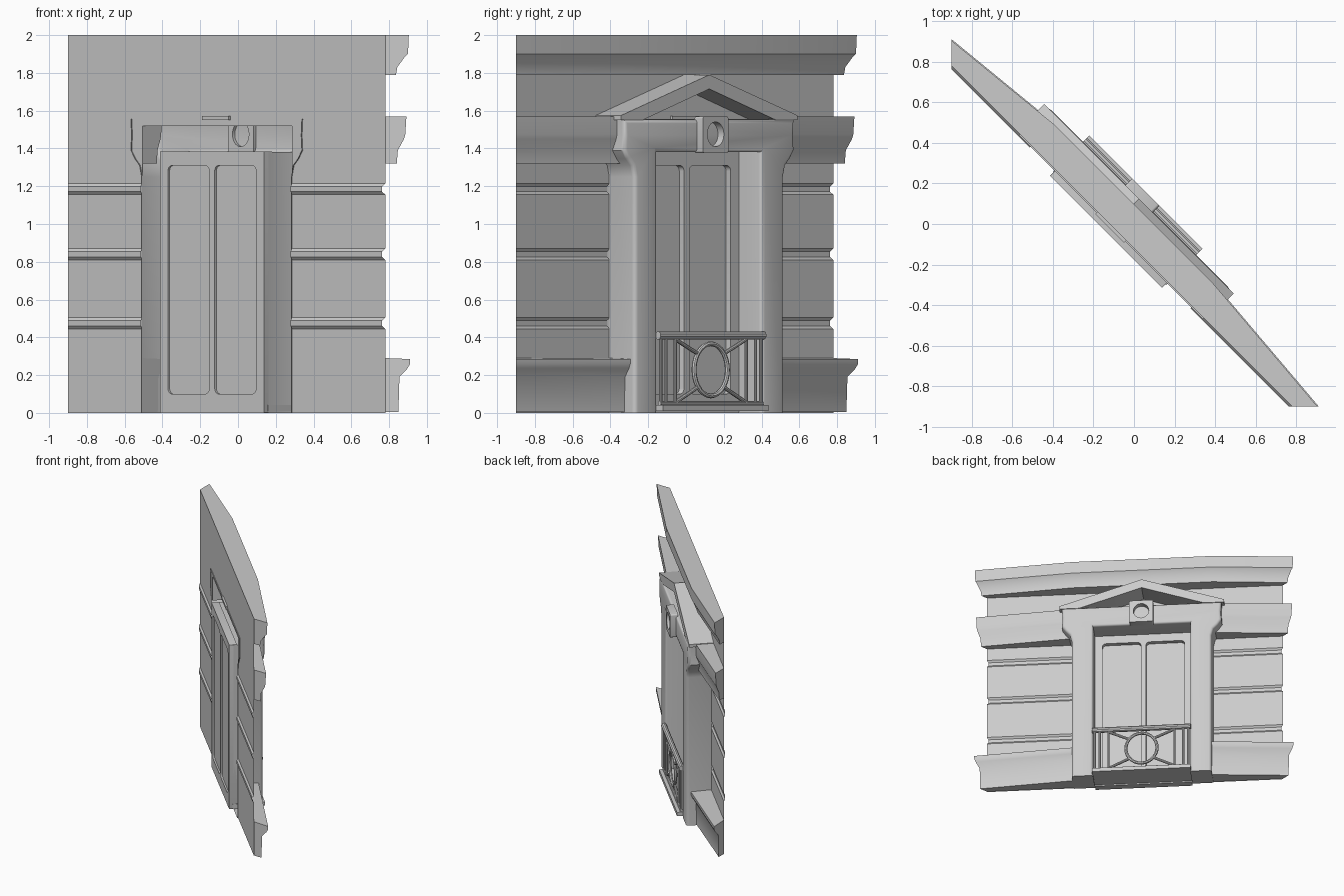
import bpy, bmesh, math
from mathutils import Matrix, Vector

if "Cube" in bpy.data.objects:
    bpy.data.objects.remove(bpy.data.objects["Cube"])

R = math.sqrt(0.5)
T, N, Z = Vector((R, -R, 0)), Vector((R, R, 0)), Vector((0, 0, 1))  # along wall, outward, up
T0 = -0.07       # window centre along the wall
WALL = -0.085    # wall plane distance
END = 0.9 / R    # mitre ends lie on x = -0.9 and y = -0.9


def P(t, n, z):
    return T * t + N * n + Z * z


def W(u, n, z):
    return P(u + T0, n, z)


def finish(name, bm, normals=True):
    if normals:
        bmesh.ops.recalc_face_normals(bm, faces=bm.faces)
    me = bpy.data.meshes.new(name)
    bm.to_mesh(me)
    bm.free()
    ob = bpy.data.objects.new(name, me)
    bpy.context.collection.objects.link(ob)
    smooth(ob)
    return ob


def smooth(ob):
    bpy.ops.object.select_all(action='DESELECT')
    ob.select_set(True)
    bpy.context.view_layer.objects.active = ob
    bpy.ops.object.shade_smooth_by_angle(angle=math.radians(35))


def loft(name, rows, caps=False):
    """Sheet through matching rows of points, facing outward."""
    bm = bmesh.new()
    vs = [[bm.verts.new(p) for p in r] for r in rows]
    for a, b in zip(vs, vs[1:]):
        for i in range(len(a) - 1):
            bm.faces.new((a[i], b[i], b[i + 1], a[i + 1]))
    if caps:
        bm.faces.new(vs[0])
        bm.faces.new(vs[-1][::-1])
    return finish(name, bm, False)


def row_end(prof, s):
    return [P(s * (END + n), n, z) for n, z in prof]


def row_mid(prof, u):
    # mouldings bulge outward towards the middle of the wall
    return [W(u, n + (0.065 if n > WALL + 0.001 else 0), z) for n, z in prof]


def box(name, u0, u1, n0, n1, z0, z1):
    bm = bmesh.new()
    bmesh.ops.create_cube(bm, size=1)
    for v in bm.verts:
        c = v.co
        v.co = W((u0 + u1) / 2 + c.x * (u1 - u0), (n0 + n1) / 2 + c.y * (n1 - n0),
                 (z0 + z1) / 2 + c.z * (z1 - z0))
    return finish(name, bm)


def plate(name, loops, n0, n1):
    """Outlines (first is outer, others are holes) in u,z extruded in depth."""
    cu = bpy.data.curves.new(name, 'CURVE')
    cu.dimensions, cu.fill_mode = '2D', 'BOTH'
    cu.extrude = (n1 - n0) / 2
    for pts in loops:
        sp = cu.splines.new('POLY')
        sp.points.add(len(pts) - 1)
        for q, (u, z) in zip(sp.points, pts):
            q.co = (u, z, 0, 1)
        sp.use_cyclic_u = True
    ob = bpy.data.objects.new(name, cu)
    bpy.context.collection.objects.link(ob)
    m = Matrix((T, Z, -N)).transposed().to_4x4()
    m.translation = W(0, (n0 + n1) / 2, 0)
    ob.matrix_world = m
    bpy.ops.object.select_all(action='DESELECT')
    ob.select_set(True)
    bpy.context.view_layer.objects.active = ob
    bpy.ops.object.convert(target='MESH')
    smooth(bpy.context.view_layer.objects.active)


def round_rect(u0, u1, z0, z1, r):
    pts = []
    for k, (cu, cz) in enumerate([(u1 - r, z1 - r), (u0 + r, z1 - r), (u0 + r, z0 + r), (u1 - r, z0 + r)]):
        for i in range(5):
            a = math.pi / 2 * (k + i / 4)
            pts.append((cu + r * math.cos(a), cz + r * math.sin(a)))
    return pts


def bar(name, a, b, r):
    (u0, z0), (u1, z1), n = a, b, 0.115
    p, q = W(u0, n, z0), W(u1, n, z1)
    bm = bmesh.new()
    m = Matrix.Translation((p + q) / 2) @ (q - p).to_track_quat('Z', 'Y').to_matrix().to_4x4()
    bmesh.ops.create_cone(bm, cap_ends=True, segments=10, radius1=r, radius2=r,
                          depth=(q - p).length, matrix=m)
    return finish(name, bm)


# Wall sheet with three shallow horizontal grooves, open behind the window
wall = [(WALL, 0)]
for z in (0.475, 0.84, 1.185):
    wall += [(WALL, z - 0.03), (WALL - 0.012, z - 0.014), (WALL - 0.012, z + 0.014), (WALL, z + 0.03)]
wall += [(WALL, 2)]
loft("wall_left", [row_end(wall, -1), row_mid(wall, -0.56)])
loft("wall_right", [row_mid(wall, 0.56), row_end(wall, 1)])
over = [(WALL, 1.52), (WALL, 2)]
loft("wall_over_window", [row_mid(over, -0.56), row_mid(over, 0.56)])

# Mouldings: top cornice runs through, the others stop at the window frame
cornice = [(WALL, 1.79), (-0.045, 1.79), (-0.04, 1.83), (-0.012, 1.885), (0, 1.9), (0.003, 2), (WALL, 2)]
loft("top_cornice", [row_end(cornice, -1), row_mid(cornice, -0.56),
                     row_mid(cornice, 0.56), row_end(cornice, 1)], True)
band = [(WALL, 1.32), (-0.042, 1.32), (-0.038, 1.39), (-0.015, 1.45), (-0.01, 1.475), (-0.006, 1.57), (WALL, 1.57)]
base = [(WALL, 0.005), (-0.036, 0.005), (-0.032, 0.19), (-0.002, 0.235), (0.008, 0.26), (0.008, 0.285), (WALL, 0.29)]
for nm, prof in (("middle_band", band), ("base_plinth", base)):
    loft(nm + "_left", [row_end(prof, -1), row_mid(prof, -0.56)], True)
    loft(nm + "_right", [row_mid(prof, 0.56), row_end(prof, 1)], True)

# Window surround: hollow shell of two pilasters with flared heads and a lintel
half = [(0.39, 1.38), (0.39, 0), (0.56, 0), (0.56, 1.25), (0.575, 1.31), (0.61, 1.345),
        (0.64, 1.39), (0.635, 1.47), (0.64, 1.555)]
outline = half + [(-u, z) for u, z in reversed(half)]
bm = bmesh.new()
f = bm.faces.new([bm.verts.new(W(u, 0.108, z)) for u, z in outline])
rim = [e for e in f.edges if max(v.co.z for v in e.verts) > 0.01]
ext = bmesh.ops.extrude_edge_only(bm, edges=list(f.edges))
for v in [g for g in ext['geom'] if isinstance(g, bmesh.types.BMVert)]:
    v.co -= N * 0.2
bmesh.ops.bevel(bm, geom=rim, offset=0.022, segments=3, profile=0.5, affect='EDGES')
finish("window_surround", bm)

# Pediment gable, its small rear block and the keystone
plate("pediment", [[(-0.66, 1.55), (-0.66, 1.575), (0, 1.79), (0.66, 1.575), (0.66, 1.55),
                    (0.5, 1.55), (0, 1.715), (-0.5, 1.55)]], WALL, 0.105)
box("rear_block", -0.1, 0.1, -0.1, -0.07, 1.55, 1.572)
ring = [(0.062 * math.cos(a), 1.475 + 0.066 * math.sin(a)) for a in
        [i * math.tau / 20 for i in range(20)]]
plate("keystone", [round_rect(-0.095, 0.095, 1.375, 1.57, 0.012), ring], 0.09, 0.152)

# Double door with rounded panes, and its sill
plate("door_frame", [round_rect(-0.39, 0.39, 0.0, 1.385, 0.004),
                     round_rect(-0.33, -0.02, 0.1, 1.31, 0.03),
                     round_rect(0.02, 0.33, 0.1, 1.31, 0.03)], -0.125, -0.065)
box("door_panes", -0.36, 0.36, -0.112, -0.1, 0.06, 1.34)

# Balcony floor and railing
box("balcony_floor", -0.395, 0.395, -0.1, 0.152, 0.01, 0.042)
bar("top_rail", (-0.395, 0.41), (0.395, 0.41), 0.022)
bar("bottom_rail", (-0.385, 0.05), (0.385, 0.05), 0.012)
for s, side in ((-1, "left"), (1, "right")):
    for u in (0.265, 0.335, 0.375):
        bar("baluster_" + side, (s * u, 0.04), (s * u, 0.4), 0.009)
    bar("upper_brace_" + side, (s * 0.265, 0.39), (s * 0.09, 0.31), 0.011)
    bar("lower_brace_" + side, (s * 0.265, 0.055), (s * 0.09, 0.14), 0.011)
bm = bmesh.new()
K, S = 28, 8
vs = []
for i in range(K):
    a = i * math.tau / K
    vs.append([])
    for j in range(S):
        b = j * math.tau / S
        r = 0.013 * math.cos(b)
        vs[i].append(bm.verts.new(W((0.125 + r) * math.cos(a), 0.115 + 0.013 * math.sin(b),
                                    0.228 + (0.138 + r) * math.sin(a))))
for i in range(K):
    for j in range(S):
        bm.faces.new((vs[i][j], vs[(i + 1) % K][j], vs[(i + 1) % K][(j + 1) % S], vs[i][(j + 1) % S]))
finish("railing_ring", bm)
